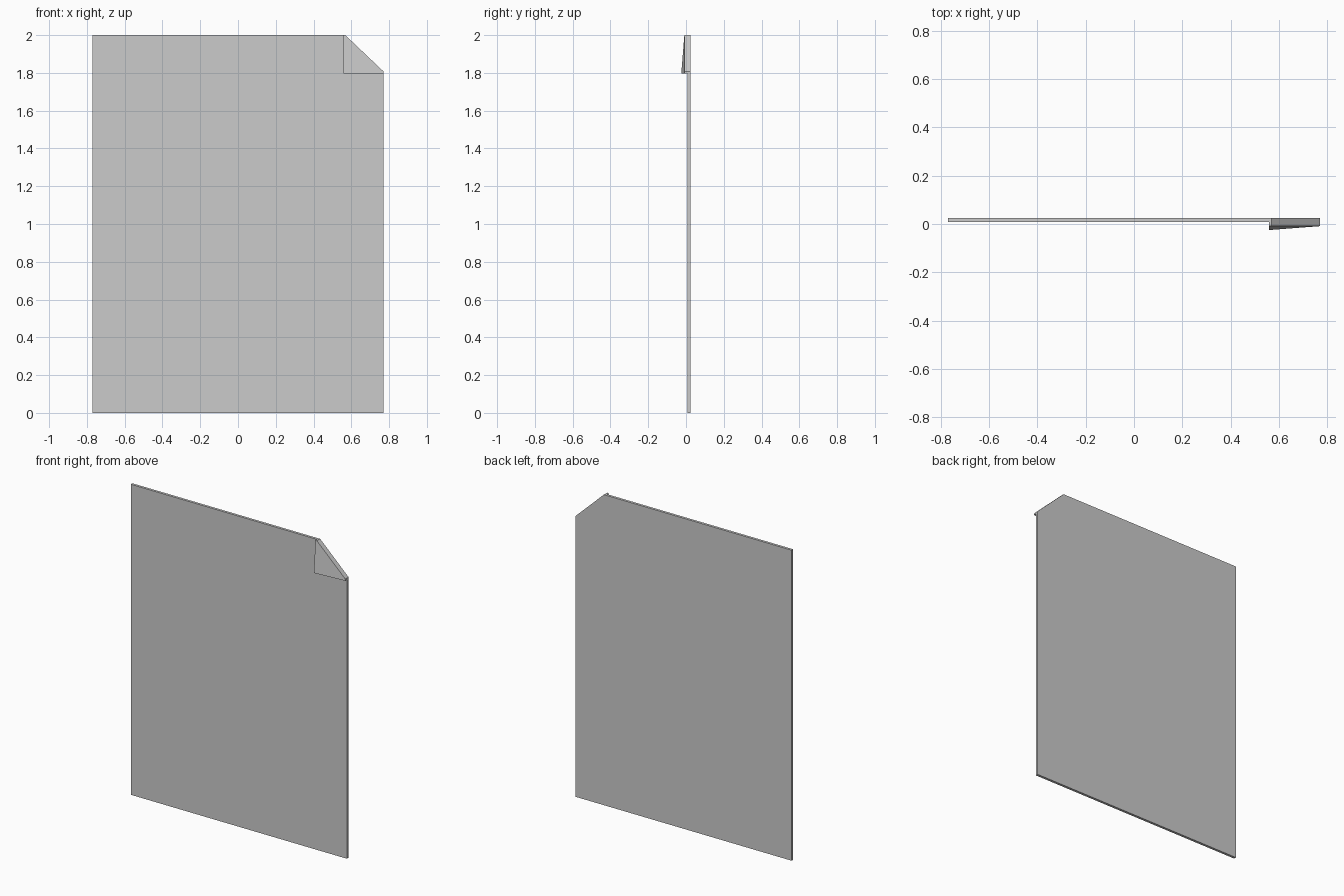
import bpy, bmesh

if "Cube" in bpy.data.objects:
    bpy.data.objects.remove(bpy.data.objects["Cube"])

T = 0.0165          # paper thickness
W = 0.77            # half width
BACK = 0.025        # y of the back face
CUT_X, CUT_Z = 0.568, 1.808   # ends of the diagonal fold
TIP_X, TIP_Z = 0.558, 1.797   # folded-over corner


def slab(name, outline, front_y, thickness):
    """Extrude an (x, z) outline towards +y; front_y gives y of the front face."""
    bm = bmesh.new()
    front = [bm.verts.new((x, front_y(x, z), z)) for x, z in outline]
    back = [bm.verts.new((x, front_y(x, z) + thickness, z)) for x, z in outline]
    n = len(outline)
    bm.faces.new(front)
    bm.faces.new(back[::-1])
    for i in range(n):
        j = (i + 1) % n
        bm.faces.new((front[j], front[i], back[i], back[j]))
    bmesh.ops.recalc_face_normals(bm, faces=bm.faces)
    me = bpy.data.meshes.new(name)
    bm.to_mesh(me)
    bm.free()
    ob = bpy.data.objects.new(name, me)
    bpy.context.collection.objects.link(ob)
    return ob


def fold_distance(x, z):
    """0 on the diagonal fold line, 1 at the tip of the folded corner."""
    def d(px, pz):
        return (CUT_X - px) * (2 - CUT_Z) + (CUT_Z - pz) * (W - CUT_X) + (2 - CUT_Z) * (W - CUT_X)
    return d(x, z) / d(TIP_X, TIP_Z)


# Main sheet with its upper right corner cut along the fold
slab("paper_sheet",
     [(-W, 0), (W, 0), (W, CUT_Z), (CUT_X, 2), (-W, 2)],
     lambda x, z: BACK - T, T)

# Folded corner, lifting away from the sheet towards its tip
slab("folded_corner",
     [(TIP_X, TIP_Z), (W, TIP_Z), (W, CUT_Z), (CUT_X, 2), (TIP_X, 2)],
     lambda x, z: BACK - 2 * T - 0.017 * fold_distance(x, z), T)
